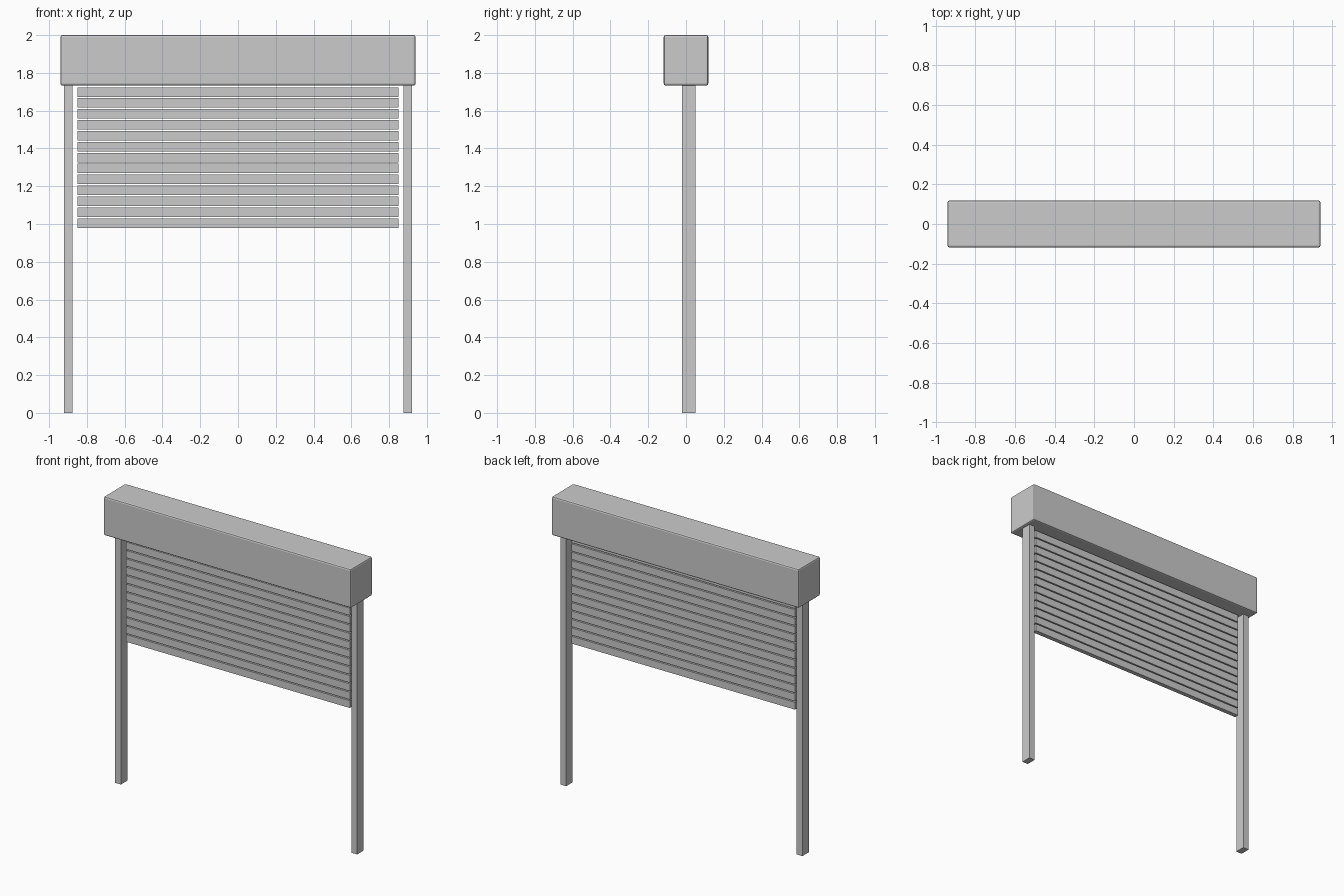
import bpy

if "Cube" in bpy.data.objects:
    bpy.data.objects.remove(bpy.data.objects["Cube"])


def box(name, x, y, z, bevel=0.0):
    """Box from (min, max) ranges, with optional rounded edges."""
    bpy.ops.mesh.primitive_cube_add(size=1, location=[(r[0] + r[1]) / 2 for r in (x, y, z)])
    ob = bpy.context.object
    ob.name = name
    ob.scale = [r[1] - r[0] for r in (x, y, z)]
    bpy.ops.object.transform_apply(location=False, rotation=False, scale=True)
    if bevel:
        m = ob.modifiers.new("rounded_edges", 'BEVEL')
        m.width = bevel
        m.segments = 2
    return ob


# Housing that holds the rolled shutter
box("roller_housing", (-0.94, 0.94), (-0.118, 0.118), (1.733, 2.0), 0.01)

# Guide rails on both sides
for side, x in (("left", (-0.92, -0.876)), ("right", (0.876, 0.92))):
    box(side + "_guide_rail", x, (-0.02, 0.05), (0.0, 1.735))

# Shutter slats with narrow gaps
SLATS, PITCH, HEIGHT, BOTTOM = 13, 0.0578, 0.05, 0.98
for i in range(SLATS):
    z = BOTTOM + i * PITCH
    box(f"slat_{i + 1}", (-0.85, 0.85), (0.0, 0.03), (z, z + HEIGHT))
